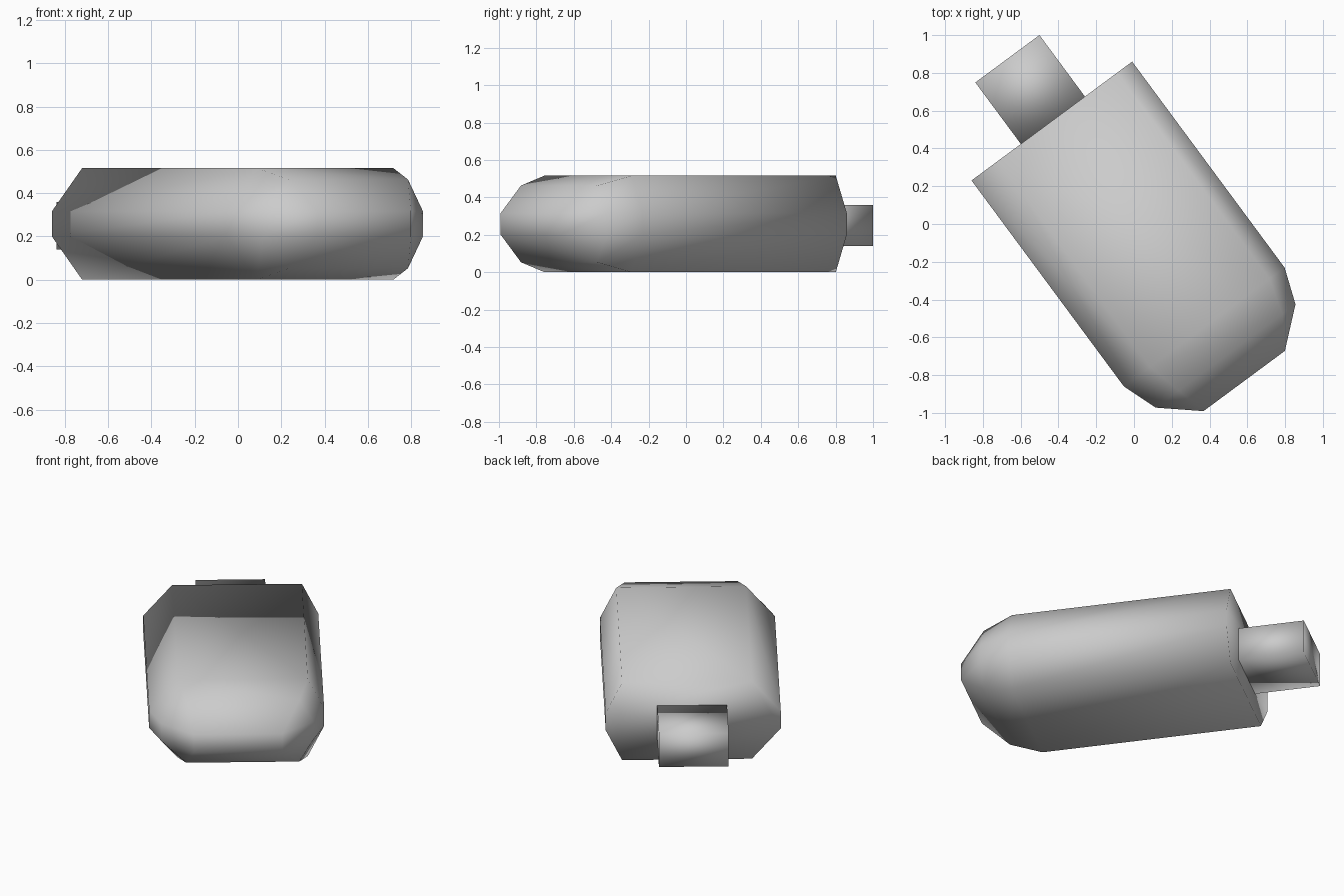
import bpy, bmesh, math
from mathutils import Matrix

cube = bpy.data.objects.get("Cube")
if cube:
    bpy.data.objects.remove(cube, do_unlink=True)

MID = 0.258  # mid height of the stick
PLACE = Matrix.Translation((-0.435, 0.545, 0)) @ Matrix.Rotation(math.radians(36.5), 4, 'Z')

grey = bpy.data.materials.new("light_grey")
grey.use_nodes = True
colour = (0.6, 0.6, 0.6, 1)
grey.diffuse_color = colour
grey.node_tree.nodes["Principled BSDF"].inputs["Base Color"].default_value = colour


def loft(name, rings):
    """Skin closed rings of equal length, cap both ends, shade smooth."""
    bm = bmesh.new()
    loops = [[bm.verts.new(p) for p in ring] for ring in rings]
    n = len(loops[0])
    for a, b in zip(loops, loops[1:]):
        for i in range(n):
            j = (i + 1) % n
            bm.faces.new((a[i], a[j], b[j], b[i]))
    bm.faces.new(loops[0])
    bm.faces.new(loops[-1])
    bmesh.ops.remove_doubles(bm, verts=bm.verts, dist=0.0005)
    bmesh.ops.recalc_face_normals(bm, faces=bm.faces)
    for f in bm.faces:
        f.smooth = True
    mesh = bpy.data.meshes.new(name)
    bm.to_mesh(mesh)
    bm.free()
    mesh.materials.append(grey)
    ob = bpy.data.objects.new(name, mesh)
    ob.matrix_world = PLACE
    bpy.context.collection.objects.link(ob)


def section(along, side, left, right, half_height, flat=0.058):
    """Chamfered cross-section with a wider chamfer on one side."""
    upper = [(-side, flat), (-left, half_height), (right, half_height), (side, flat)]
    lower = [(x, -z) for x, z in reversed(upper)]
    return [(x, -along, MID + z) for x, z in upper + lower]


# Body: straight case with a faceted rounded nose
loft("body", [
    section(0, 0.529, 0.355, 0.43, 0.258),
    section(1.357, 0.529, 0.355, 0.43, 0.258),
    section(1.547, 0.46, 0.309, 0.374, 0.205),
    section(1.712, 0.268, 0.268, 0.268, 0.058),
])

# Plug: plain block out of the back
loft("plug", [
    [(0.007 + sx * 0.211, y, 0.25 + sz * 0.11)
     for sx, sz in ((-1, -1), (1, -1), (1, 1), (-1, 1))]
    for y in (0.405, 0)
])
